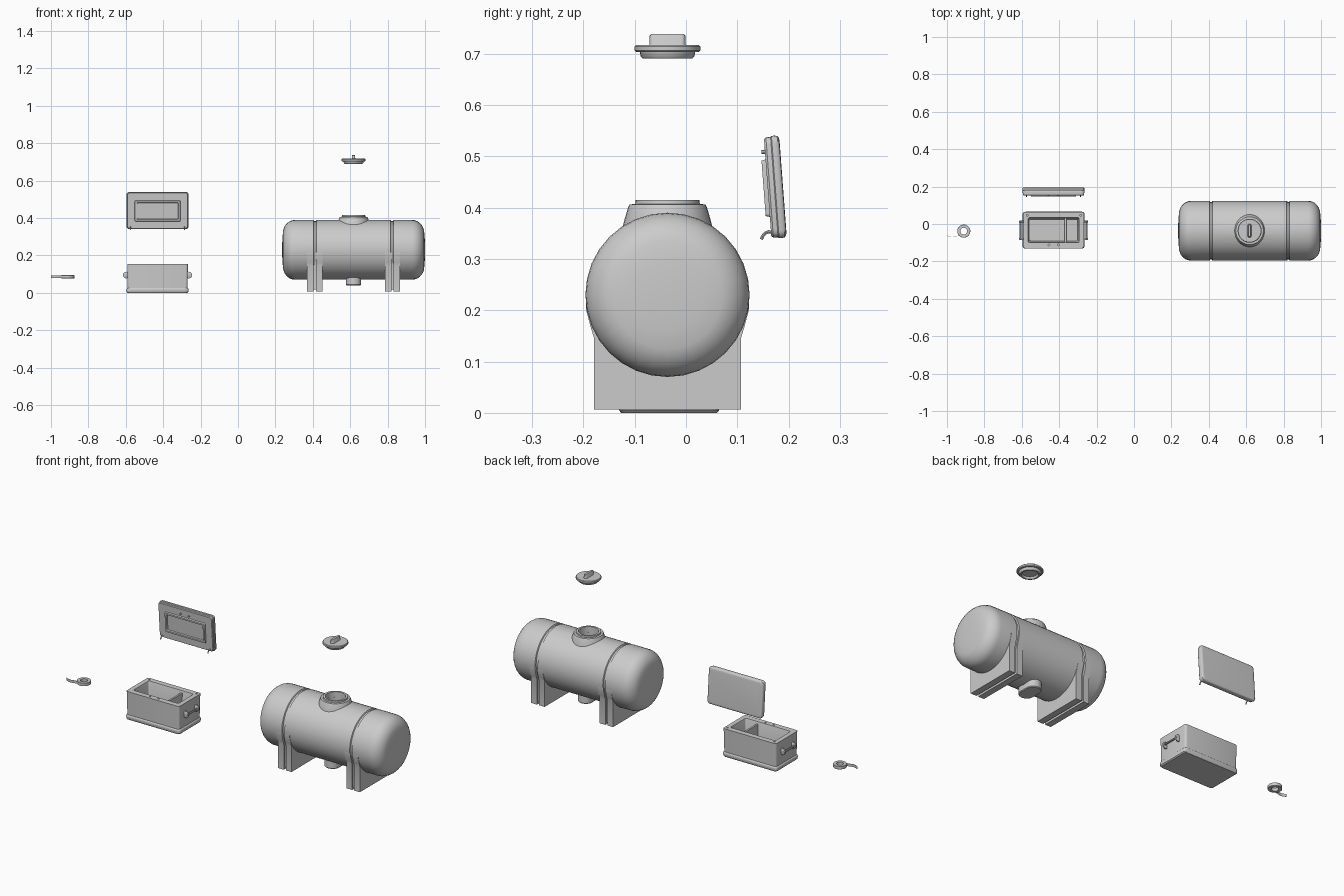
import bpy, bmesh
from math import pi, sin, cos, radians
from mathutils import Vector, Matrix

if "Cube" in bpy.data.objects:
    bpy.data.objects.remove(bpy.data.objects["Cube"])


def shade(ob, angle=35):
    bpy.ops.object.select_all(action='DESELECT')
    ob.select_set(True)
    bpy.context.view_layer.objects.active = ob
    bpy.ops.object.shade_smooth_by_angle(angle=radians(angle))


def loft(name, loops, closed=False, mat=None):
    """Skin matching closed loops; cap the ends unless the loops join up."""
    bm = bmesh.new()
    rings = [[bm.verts.new(p) for p in lp] for lp in loops]
    pairs = list(zip(rings, rings[1:])) + ([(rings[-1], rings[0])] if closed else [])
    n = len(rings[0])
    for a, b in pairs:
        for i in range(n):
            j = (i + 1) % n
            bm.faces.new((a[i], a[j], b[j], b[i]))
    if not closed:
        bm.faces.new(rings[0])
        bm.faces.new(rings[-1])
    bmesh.ops.recalc_face_normals(bm, faces=bm.faces)
    me = bpy.data.meshes.new(name)
    bm.to_mesh(me)
    bm.free()
    ob = bpy.data.objects.new(name, me)
    bpy.context.collection.objects.link(ob)
    if mat:
        ob.matrix_world = mat
    shade(ob)
    return ob


def lathe(name, profile, center, axis='Z', n=32, closed=False):
    """Spin (radius, height) points about an axis through center."""
    def pt(r, h, a):
        u, v = r * cos(a), r * sin(a)
        return Vector(center) + Vector({'Z': (u, v, h), 'X': (h, u, v), 'Y': (u, h, v)}[axis])
    return loft(name, [[pt(r, h, 2 * pi * i / n) for i in range(n)] for r, h in profile], closed)


def rrect(w, d, r, z, cx=0, cy=0, seg=4):
    pts = []
    for k, (sx, sy) in enumerate(((1, 1), (-1, 1), (-1, -1), (1, -1))):
        for s in range(seg + 1):
            a = (k + s / seg) * pi / 2
            pts.append((cx + sx * (w / 2 - r) + r * cos(a), cy + sy * (d / 2 - r) + r * sin(a), z))
    return pts


def tube(name, pts, radius):
    cu = bpy.data.curves.new(name, 'CURVE')
    cu.dimensions = '3D'
    cu.bevel_depth, cu.bevel_resolution, cu.use_fill_caps = radius, 2, True
    sp = cu.splines.new('POLY')
    sp.points.add(len(pts) - 1)
    for p, q in zip(sp.points, pts):
        p.co = (*q, 1)
    ob = bpy.data.objects.new(name, cu)
    bpy.context.collection.objects.link(ob)
    bpy.ops.object.select_all(action='DESELECT')
    ob.select_set(True)
    bpy.context.view_layer.objects.active = ob
    bpy.ops.object.convert(target='MESH')
    shade(bpy.context.object)


def cut(ob, cutter):
    m = ob.modifiers.new('cut', 'BOOLEAN')
    m.operation, m.object, m.solver = 'DIFFERENCE', cutter, 'EXACT'
    bpy.context.view_layer.objects.active = ob
    bpy.ops.object.modifier_apply(modifier=m.name)
    bpy.data.objects.remove(cutter)
    shade(ob)


# ---- Tank: barrel with rounded ends and two strap grooves
TX, TY, TZ = 0.618, -0.036, 0.23
R, H = 0.16, 0.382
half = [(0.03, H), (0.07, H - 0.002)]
half += [(R - 0.07 + 0.07 * sin(a), H - 0.07 + 0.066 * cos(a)) for a in [i * pi / 14 for i in range(1, 8)]]
half += [(R, 0.214), (R - 0.006, 0.211), (R - 0.006, 0.201), (R, 0.198)]
tank = lathe('tank_body', half + [(r, -h) for r, h in reversed(half)], (TX, TY, TZ), 'X', 32)
cut(tank, lathe('well_cutter', [(0.05, 0.34), (0.05, 0.5)], (TX, TY, 0)))

# Filler neck with open mouth
lathe('filler_neck', [(0.05, 0.36), (0.088, 0.36), (0.084, 0.376), (0.077, 0.4), (0.074, 0.406),
                      (0.063, 0.407), (0.062, 0.415), (0.051, 0.415)], (TX, TY, 0), closed=True)
# Sump under the tank
loft('tank_sump', [rrect(0.074, 0.12, 0.034, 0.04, TX, TY), rrect(0.08, 0.126, 0.037, 0.044, TX, TY),
                   rrect(0.08, 0.126, 0.037, 0.12, TX, TY)])

# Saddle legs: two ribs with a recessed web between them
def saddle(name, x0, x1, w, z0):
    side = [(w, z0), (w, 0.145), (w + 0.006, 0.165), (w + 0.0155, 0.2), (w + 0.0155, 0.215)]
    outline = side + [(-y, z) for y, z in reversed(side)]
    loft(name, [[(x, TY + y, z) for y, z in outline] for x in (x0, x1)])

for s, nm in ((-1, 'left'), (1, 'right')):
    c = TX + s * 0.208
    saddle(nm + '_leg_outer', c - 0.041, c - 0.006, 0.143, 0.007)
    saddle(nm + '_leg_inner', c + 0.006, c + 0.041, 0.143, 0.007)
    saddle(nm + '_leg_web', c - 0.008, c + 0.008, 0.134, 0.018)

# ---- Floating cap with grip
lathe('tank_cap', [(0.036, 0.7), (0.041, 0.69), (0.048, 0.69), (0.052, 0.694), (0.054, 0.703), (0.061, 0.703),
                   (0.064, 0.706), (0.064, 0.714), (0.061, 0.717), (0.02, 0.717)], (TX, TY, 0))
loft('cap_grip', [rrect(0.024, 0.072, 0.011, 0.715, TX, TY), rrect(0.018, 0.07, 0.0088, 0.72, TX, TY),
                  rrect(0.016, 0.07, 0.0078, 0.735, TX, TY), rrect(0.012, 0.064, 0.0055, 0.738, TX, TY)])

# ---- Cooler box: hollow shell with a base rim
BX, BY = -0.43, -0.033
shell = [(0.32, 0.187, 0.012, 0.0), (0.33, 0.195, 0.015, 0.005), (0.332, 0.197, 0.015, 0.018),
         (0.328, 0.194, 0.014, 0.024), (0.32, 0.188, 0.012, 0.027), (0.324, 0.194, 0.012, 0.155),
         (0.274, 0.134, 0.008, 0.155), (0.27, 0.13, 0.008, 0.15), (0.256, 0.116, 0.008, 0.03)]
box = loft('cooler_box', [rrect(w, d, r, z, BX, BY) for w, d, r, z in shell])
for x, y in ((-0.571, 0.047), (-0.285, 0.047), (-0.455, -0.112), (-0.405, -0.112)):
    cut(box, lathe('hole_cutter', [(0.005, 0.14), (0.005, 0.17)], (x, y, 0), n=8))
# Divider inside the box
loft('box_divider', [rrect(0.016, 0.124, 0.001, 0.028, -0.366, BY), rrect(0.01, 0.134, 0.001, 0.143, -0.366, BY)])
# Carrying handles on both ends
for s, nm in ((-1, 'left'), (1, 'right')):
    hx = BX + s * 0.167
    for k in (-1, 1):
        lathe(nm + '_handle_bracket', [(0.015, -0.005), (0.018, -0.003), (0.018, 0.003), (0.015, 0.005)],
              (hx, BY + k * 0.046, 0.095), 'Y', 16)
    tube(nm + '_handle_bar', [(hx + s * 0.01, BY - 0.053, 0.095), (hx + s * 0.01, BY + 0.053, 0.095)], 0.005)

# ---- Floating lid, standing and tilted forward
LM = Matrix.Translation((BX, 0.174, 0.44)) @ Matrix.Rotation(radians(94.3), 4, 'X')
lid = [(-0.024, -0.015), (-0.008, -0.014), (-0.002, -0.011), (0, -0.006), (0, 0.0),
       (-0.004, 0.002), (-0.004, 0.011), (-0.01, 0.015)]
loft('lid', [rrect(0.332 + e, 0.2 + e, 0.015, z) for e, z in lid], mat=LM)
# Raised inner panel with a sunken middle
loft('lid_panel', [rrect(0.246, 0.114, 0.006, 0.012, 0, -0.001), rrect(0.24, 0.108, 0.005, 0.023, 0, -0.001),
                   rrect(0.222, 0.09, 0.004, 0.023, 0, -0.001), rrect(0.218, 0.086, 0.004, 0.016, 0, -0.001)],
     mat=LM)
# Latch pins and hinge hooks on the lid
for s in (-1, 1):
    tube('latch_pin', [LM @ Vector((s * 0.025, 0.07, z)) for z in (0.01, 0.022)], 0.004)
    hook = [(-0.082, 0.012), (-0.09, 0.019), (-0.095, 0.023), (-0.1, 0.029), (-0.105, 0.031)]
    tube('hinge_hook', [(BX + s * 0.144, y, z) for y, z in
                        ((0.172, 0.352), (0.161, 0.353), (0.154, 0.35), (0.149, 0.344), (0.147, 0.338))], 0.003)

# ---- Tape roll with a loose, wavy tail
CX, CY = -0.91, -0.038
lathe('tape_roll', [(0.018, 0.077), (0.034, 0.077), (0.035, 0.078), (0.035, 0.093), (0.034, 0.094),
                    (0.018, 0.094)], (CX, CY, 0), closed=True)
path = [(CX, CY - 0.0345)] + [(CX - 0.09 * t, CY - 0.0345 + 0.012 * t + 0.006 * sin(2 * pi * t))
                              for t in [i / 12 for i in range(1, 13)]]
loft('tape_tail', [[(x, y - 0.0006, 0.078), (x, y + 0.0006, 0.078), (x, y + 0.0006, 0.093), (x, y - 0.0006, 0.093)]
                   for x, y in path])
